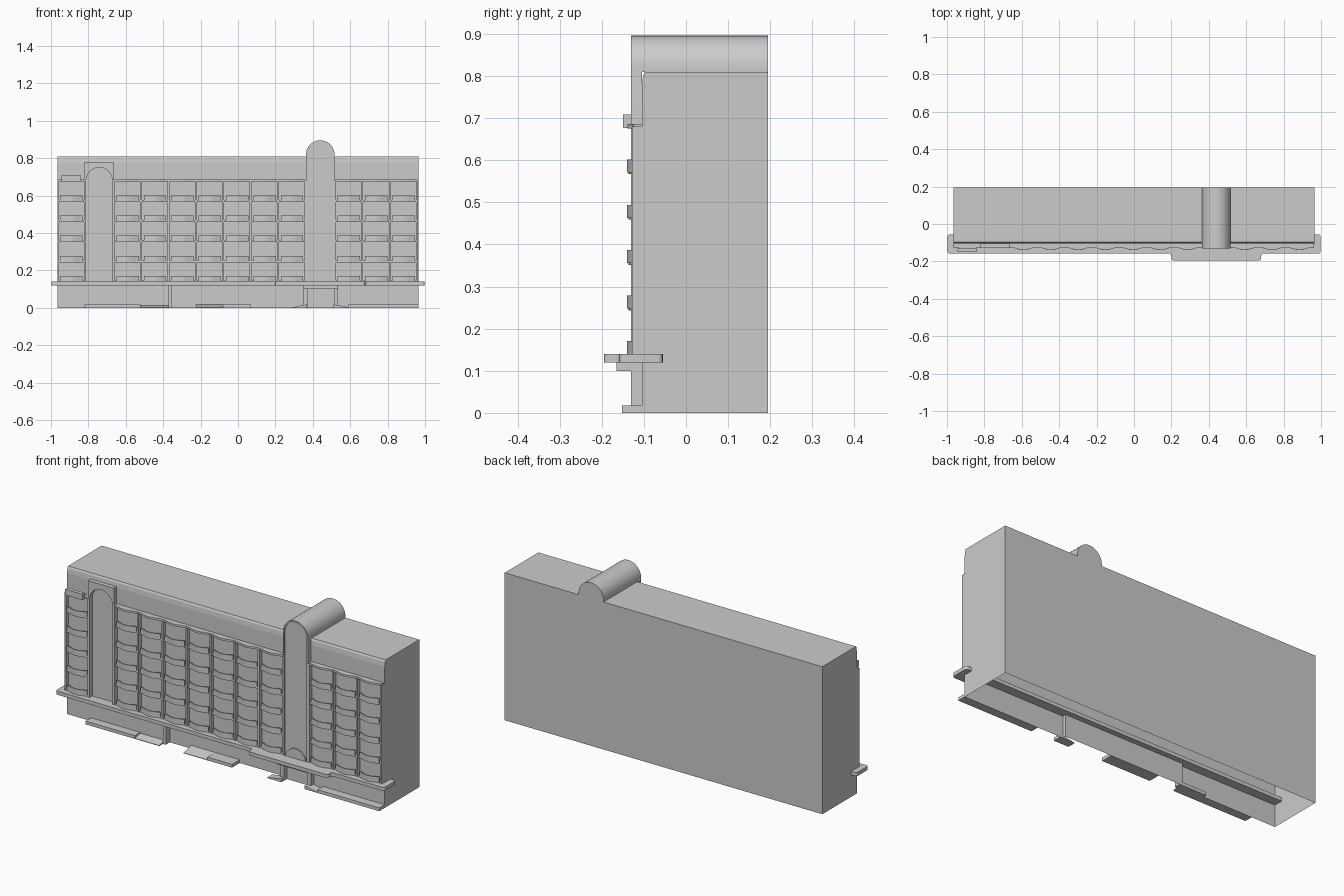
import bpy, bmesh, math

if "Cube" in bpy.data.objects:
    bpy.data.objects.remove(bpy.data.objects["Cube"])


def prism(name, pts, axis, a, b, skip=(), caps=True, closed=True):
    """Extrude a 2D outline along an axis; skip = side faces left open."""
    def place(p, d):
        return {'x': (d, p[0], p[1]), 'y': (p[0], d, p[1]), 'z': (p[0], p[1], d)}[axis]
    bm = bmesh.new()
    lo = [bm.verts.new(place(p, a)) for p in pts]
    hi = [bm.verts.new(place(p, b)) for p in pts]
    n = len(pts)
    for i in range(n if closed else n - 1):
        if i not in skip:
            j = (i + 1) % n
            bm.faces.new((lo[i], lo[j], hi[j], hi[i]))
    if caps:
        bm.faces.new(lo[::-1])
        bm.faces.new(hi)
    bmesh.ops.recalc_face_normals(bm, faces=bm.faces[:])
    me = bpy.data.meshes.new(name)
    bm.to_mesh(me)
    bm.free()
    ob = bpy.data.objects.new(name, me)
    bpy.context.collection.objects.link(ob)
    return ob


def box(name, x0, x1, y0, y1, z0, z1):
    return prism(name, [(x0, y0), (x1, y0), (x1, y1), (x0, y1)], 'z', z0, z1)


def arch(cx, r, base, spring, n=20):
    """Arch outline from the left foot over the top to the right foot."""
    top = [(cx - r * math.cos(math.pi * i / n), spring + r * math.sin(math.pi * i / n))
           for i in range(n + 1)]
    return ([(cx - r, base)] if base < spring else []) + top + \
           ([(cx + r, base)] if base < spring else [])


def smooth(ob):
    bpy.ops.object.select_all(action='DESELECT')
    ob.select_set(True)
    bpy.context.view_layer.objects.active = ob
    bpy.ops.object.shade_smooth_by_angle(angle=math.radians(30))


def rounded(pts, r=0.015, n=4):
    """Round every corner of an outline with a small quadratic curve."""
    out = []
    for i, (px, py) in enumerate(pts):
        ends = []
        for qx, qy in (pts[i - 1], pts[(i + 1) % len(pts)]):
            d = math.hypot(qx - px, qy - py)
            ends.append((px + (qx - px) * r / d, py + (qy - py) * r / d))
        (ax, ay), (bx, by) = ends
        for k in range(n + 1):
            t = k / n
            out.append(((1-t)**2*ax + 2*t*(1-t)*px + t*t*bx,
                        (1-t)**2*ay + 2*t*(1-t)*py + t*t*by))
    return out


FRONT = -0.105
# Main block, open underneath and behind the ground storey
prism("main_block", [(FRONT, 0), (0.195, 0), (0.195, 0.81), (-0.097, 0.81),
                     (-0.102, 0.80), (FRONT, 0.775), (FRONT, 0.13)],
      'x', -0.965, 0.965, skip=(0, 6))
# Ground storey wall with a recessed middle
prism("ground_wall", [(-0.965, FRONT), (-0.37, FRONT), (-0.37, -0.085), (0.355, -0.085),
                      (0.355, FRONT), (0.965, FRONT)], 'z', 0, 0.13, caps=False, closed=False)

# Tall arched tower: barrel roof, front panel and raised rim
TX, TR, TS = 0.44, 0.076, 0.82
smooth(prism("tower_barrel", arch(TX, TR, 0.81, TS), 'y', FRONT, 0.195))
smooth(prism("tower_front", arch(TX, TR, 0.125, TS), 'y', -0.122, FRONT))
smooth(prism("tower_rim", arch(TX, TR, 0.13, TS) + arch(TX, TR - 0.008, 0.13, TS)[::-1],
             'y', -0.13, -0.12))
# Small arch over the entrance
smooth(prism("entrance_arch", arch(TX, 0.063, 0.125, 0.13), 'y', -0.13, -0.115))

# Left arched niche in a rectangular surround
outer = [(-0.82, 0.13), (-0.82, 0.78), (-0.665, 0.78), (-0.665, 0.13)]
smooth(prism("niche_surround", outer + arch(-0.742, 0.07, 0.13, 0.68)[::-1], 'y', -0.128, FRONT))

# Bays with wavy balconies
FLOORS = [0.14 + 0.1077 * i for i in range(5)]
BAY = 0.1465


def wave(x0, x1, t0, t1, y, bulge, n=14):
    out = []
    for i in range(n + 1):
        t = t0 + (t1 - t0) * i / n
        out.append((x0 + (x1 - x0) * t, y - bulge * math.sin(math.pi * t) ** 2))
    return out


def strip(name, x0, x1, t0, t1, y, bulge, z0, z1):
    p = wave(x0, x1, t0, t1, y, bulge)
    smooth(prism(name, p + [(p[-1][0], FRONT), (p[0][0], FRONT)], 'z', z0, z1))


def parapet(x0, x1, z):
    p = wave(x0, x1, 0.1, 0.92, -0.124, 0.016)
    q = [(x, y + 0.006) for x, y in reversed(p)]
    smooth(prism("balcony_parapet", p + q, 'z', z, z + 0.031))


for start, count in ((-0.965, 1), (-0.665, 7), (0.518, 3)):
    for b in range(count):
        x0, x1 = start + b * BAY, start + (b + 1) * BAY
        for z in FLOORS:
            strip("balcony_slab", x0, x1, 0, 1, -0.122, 0.014, z - 0.004, z + 0.006)
            parapet(x0, x1, z)
        strip("cornice", x0, x1, 0, 1, -0.125, 0.014, 0.675, 0.686)
    for b in range(count + 1):
        x = start + b * BAY
        x = min(max(x, -0.961), 0.961)
        box("bay_fin", x - 0.005, x + 0.005, -0.128, FRONT, 0.13, 0.68)
# Extra parapet on top of the left bay
box("top_parapet", -0.945, -0.84, -0.15, -0.13, 0.676, 0.708)

# Canopy running across the front with a deeper part at the entrance
prism("canopy", rounded([(-0.998, -0.055), (-0.998, -0.158), (0.2, -0.158), (0.2, -0.195),
                         (0.68, -0.195), (0.68, -0.158), (0.998, -0.158), (0.998, -0.055)]),
      'z', 0.12, 0.14)
# Entrance posts and lintel, plus a post at the recess edge
for x in (0.36, 0.523):
    box("entrance_post", x - 0.011, x + 0.011, -0.13, FRONT, 0, 0.12)
box("entrance_lintel", 0.349, 0.534, -0.165, FRONT, 0.1, 0.12)
box("recess_post", -0.372, -0.355, -0.12, -0.085, 0, 0.12)

# Low plinths and ramps along the pavement
for x0, x1 in ((-0.82, -0.52), (-0.08, 0.07), (0.59, 0.965)):
    box("plinth", x0, x1, -0.152, -0.085 if x0 == -0.08 else FRONT, 0, 0.018)
for x0, x1 in ((-0.52, -0.372), (-0.225, -0.08)):
    prism("ramp", [(-0.152, 0), (-0.152, 0.003), (-0.085, 0.018), (-0.085, 0)], 'x', x0, x1)
for s in (-1, 1):
    prism("entrance_ramp", [(TX + s * 0.07, 0), (TX + s * 0.07, 0.018),
                            (TX + s * 0.09, 0.016), (TX + s * 0.16, 0)], 'y', -0.152, FRONT)
